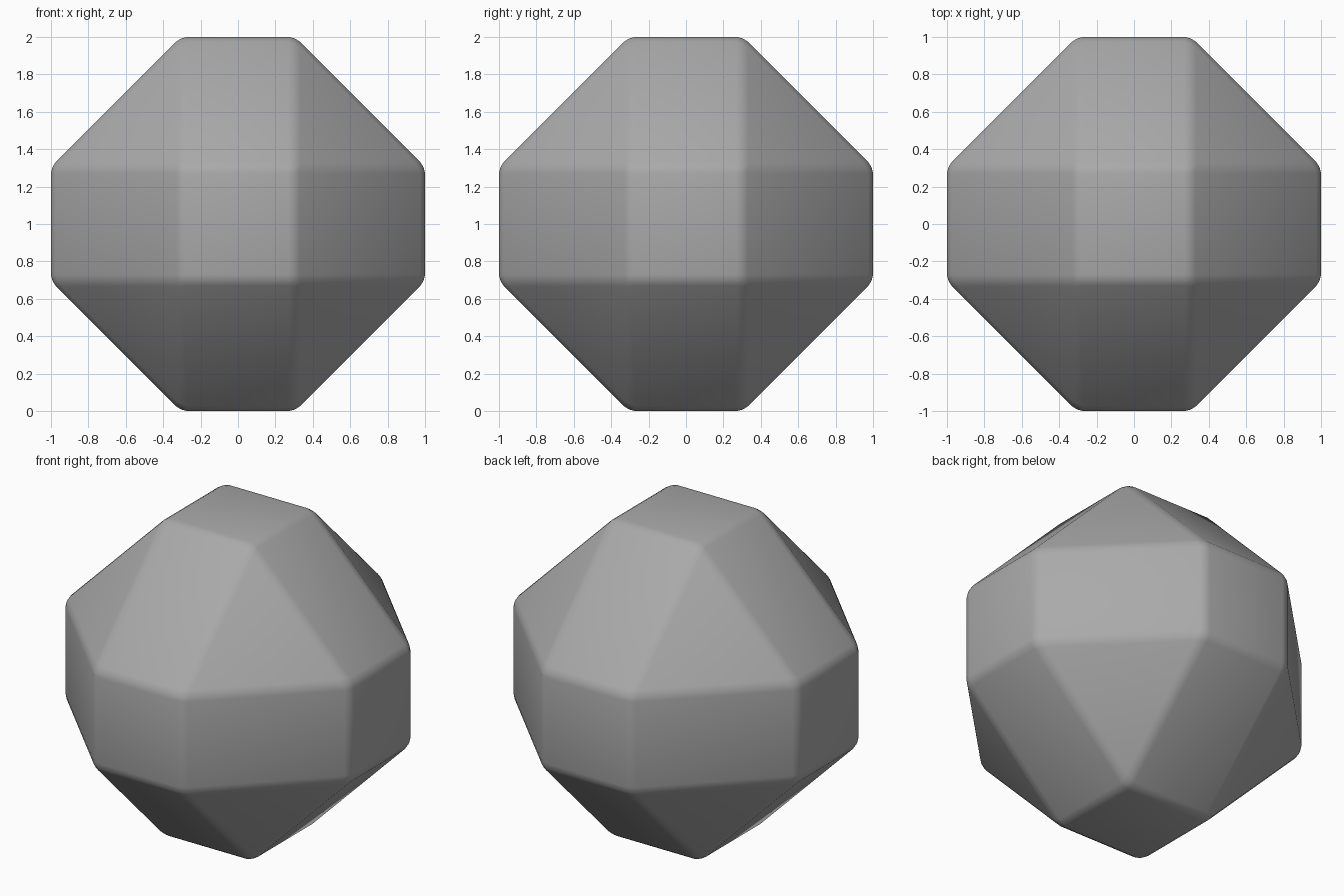
import bpy, bmesh, math
from itertools import product

cube = bpy.data.objects.get("Cube")
if cube:
    bpy.data.objects.remove(cube, do_unlink=True)

REACH = 1.0    # half width of the solid
INNER = 0.305  # half width of each square face

stone = bpy.data.materials.new("mid_grey")
stone.use_nodes = True
colour = (0.4, 0.4, 0.4, 1)
stone.diffuse_color = colour
stone.node_tree.nodes["Principled BSDF"].inputs["Base Color"].default_value = colour

# Faceted solid: six square faces joined by rectangles and triangles
bm = bmesh.new()
for axis in range(3):
    for signs in product((-1, 1), repeat=3):
        co = [s * (REACH if i == axis else INNER) for i, s in enumerate(signs)]
        co[2] += REACH
        bm.verts.new(co)
bmesh.ops.convex_hull(bm, input=bm.verts)
bmesh.ops.dissolve_limit(bm, angle_limit=math.radians(1),
                         verts=bm.verts, edges=bm.edges)
bmesh.ops.recalc_face_normals(bm, faces=bm.faces)
mesh = bpy.data.meshes.new("faceted_ball")
bm.to_mesh(mesh)
bm.free()
mesh.materials.append(stone)

ball = bpy.data.objects.new("faceted_ball", mesh)
bpy.context.collection.objects.link(ball)

# Softly rounded edges
bevel = ball.modifiers.new("rounded_edges", 'BEVEL')
bevel.width = 0.035
bevel.segments = 2
bevel.limit_method = 'NONE'
mesh.polygons.foreach_set("use_smooth", [True] * len(mesh.polygons))
